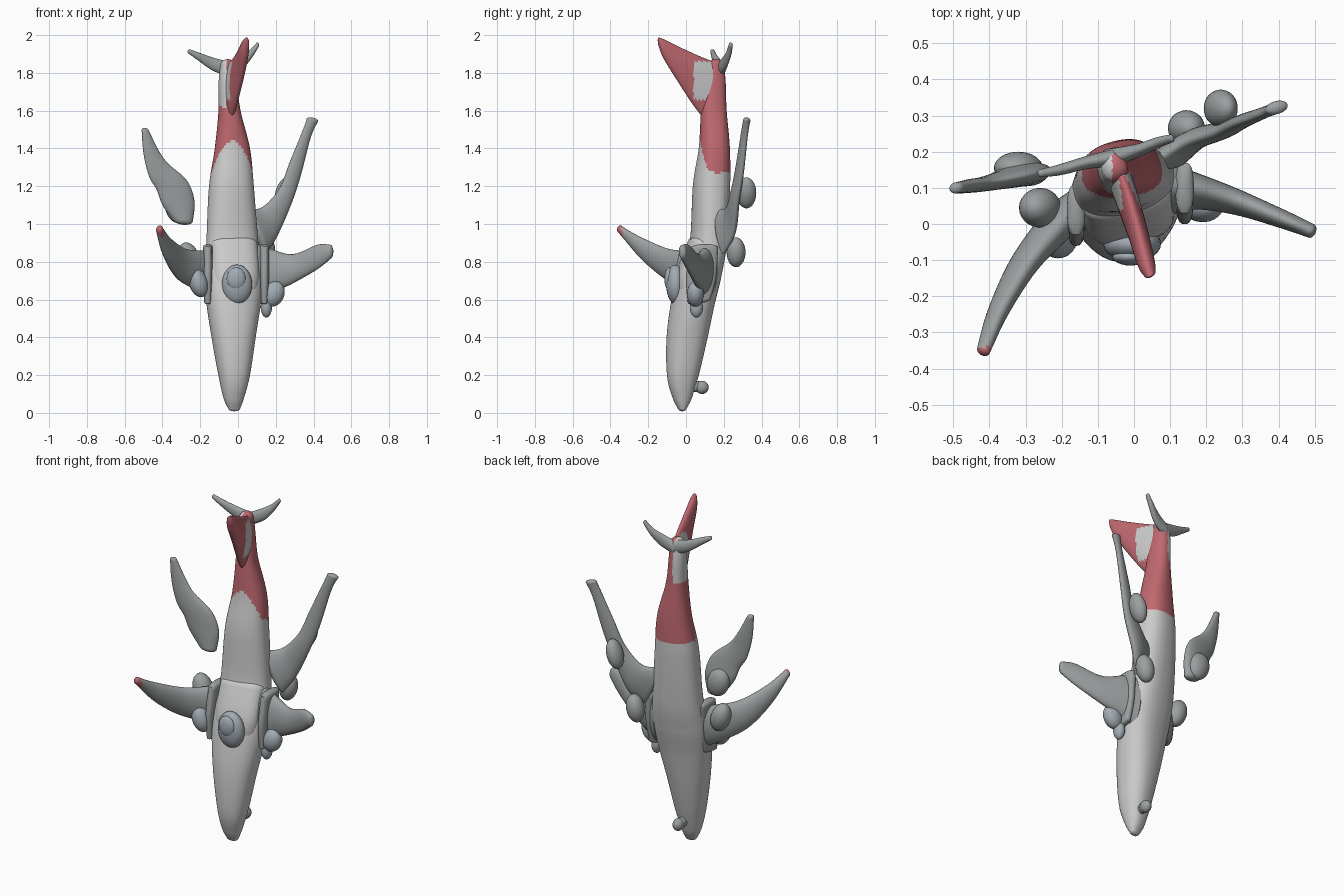
import bpy, bmesh, math
from mathutils import Vector


def material(name, rgb):
    m = bpy.data.materials.new(name)
    m.diffuse_color = (*rgb, 1)
    return m


HULL = material("hull_grey", (0.52, 0.52, 0.51))
RED = material("tail_red", (0.52, 0.14, 0.16))
DARK = material("wing_grey", (0.33, 0.35, 0.35))
BLUE = material("blue_grey", (0.36, 0.41, 0.45))


def spline(p0, p1, p2, p3, t):
    return 0.5 * (2 * p1 + (p2 - p0) * t + (2 * p0 - 5 * p1 + 4 * p2 - p3) * t * t
                  + (3 * p1 - p0 - 3 * p2 + p3) * t ** 3)


def smooth_shade(ob):
    bpy.ops.object.select_all(action='DESELECT')
    ob.select_set(True)
    bpy.context.view_layer.objects.active = ob
    bpy.ops.object.shade_smooth_by_angle(angle=math.radians(50))


def loft(name, sections, mats=(DARK,), paint=None, sides=28, steps=6, power=1.0):
    """Skin of oval sections, each (edge point, opposite edge point, half thickness)."""
    keys = [(Vector(a), Vector(b), h) for a, b, h in sections]
    rows = []
    for i in range(len(keys) - 1):
        q = [keys[max(i - 1, 0)], keys[i], keys[i + 1], keys[min(i + 2, len(keys) - 1)]]
        for s in range(steps):
            rows.append([spline(*(k[c] for k in q), s / steps) for c in range(3)])
    rows.append(list(keys[-1]))
    # rounded ends: shrinking rings pushed outward
    mids = [(a + b) / 2 for a, b, _ in rows]

    def cap(row, out):
        a, b, h = row
        c = (a + b) / 2
        return [[c + (a - c) * k + out * h * d, c + (b - c) * k + out * h * d, h * k]
                for k, d in ((0.8, 0.3), (0.45, 0.5), (0.1, 0.58))]

    lo = cap(rows[0], (mids[0] - mids[1]).normalized())
    hi = cap(rows[-1], (mids[-1] - mids[-2]).normalized())
    rows = lo[::-1] + rows + hi
    mids = [(a + b) / 2 for a, b, _ in rows]
    bm = bmesh.new()
    rings = []
    for i, (a, b, h) in enumerate(rows):
        span = mids[min(i + 1, len(mids) - 1)] - mids[max(i - 1, 0)]
        half = (b - a) / 2
        n = half.cross(span).normalized() * h
        ring = []
        for j in range(sides):
            t = math.tau * j / sides
            c, s = (math.copysign(abs(f) ** power, f) for f in (math.cos(t), math.sin(t)))
            ring.append(bm.verts.new(mids[i] + half * c + n * s))
        rings.append(ring)
    for r, q in zip(rings, rings[1:]):
        for j in range(sides):
            k = (j + 1) % sides
            bm.faces.new((r[j], r[k], q[k], q[j]))
    bm.faces.new(rings[0][::-1])
    bm.faces.new(rings[-1])
    bmesh.ops.recalc_face_normals(bm, faces=bm.faces)
    if paint:
        for f in bm.faces:
            f.material_index = paint(f.calc_center_median())
    me = bpy.data.meshes.new(name)
    bm.to_mesh(me)
    bm.free()
    for m in mats:
        me.materials.append(m)
    ob = bpy.data.objects.new(name, me)
    bpy.context.collection.objects.link(ob)
    smooth_shade(ob)
    return ob


def blob(name, loc, size, mat=DARK, rot=(0, 0, 0)):
    bpy.ops.mesh.primitive_uv_sphere_add(segments=24, ring_count=14, location=loc, rotation=rot)
    ob = bpy.context.object
    ob.name = name
    ob.scale = size
    ob.data.materials.append(mat)
    smooth_shade(ob)


# fuselage: z, x min, x max, y min, y max
profile = [(0.02, -0.05, 0.01, -0.04, 0.0), (0.08, -0.075, 0.03, -0.07, 0.03),
           (0.2, -0.10, 0.06, -0.10, 0.065), (0.4, -0.135, 0.09, -0.10, 0.11),
           (0.6, -0.165, 0.12, -0.07, 0.15), (0.75, -0.175, 0.125, -0.03, 0.185),
           (0.9, -0.165, 0.105, 0.025, 0.21), (1.2, -0.15, 0.08, 0.04, 0.23),
           (1.4, -0.12, 0.06, 0.07, 0.23), (1.6, -0.10, 0.01, 0.08, 0.215),
           (1.75, -0.10, -0.01, 0.10, 0.21), (1.85, -0.09, -0.02, 0.12, 0.20)]
body = []
for z, x0, x1, y0, y1 in profile:
    yc, roll = (y0 + y1) / 2, 0.12 * (x1 - x0)
    body.append(((x0, yc - roll, z), (x1, yc + roll, z), (y1 - y0) / 2))


def tail_paint(c):
    # red tail with an arched lower border and a grey panel high on the left
    arch = 0.17 * max(0, 1 - (abs(c.x + 0.03) / 0.11) ** 2) if c.y < 0.15 else 0
    patch = c.z > 1.62 and c.x < -0.06
    return 1 if c.z > 1.27 + arch and not patch else 0


loft("fuselage", body, (HULL, RED), tail_paint, sides=48, steps=14, power=0.85)

# tail fin, running from the hull toward the front
loft("tail_fin", [((-0.045, 0.13, 1.52), (-0.05, 0.17, 1.85), 0.035),
                  ((-0.02, 0.045, 1.62), (-0.015, 0.08, 1.885), 0.032),
                  ((0.015, -0.05, 1.765), (0.015, -0.03, 1.935), 0.028),
                  ((0.035, -0.115, 1.87), (0.035, -0.11, 1.975), 0.024),
                  ((0.045, -0.135, 1.92), (0.045, -0.145, 1.988), 0.016)],
     (HULL, RED), lambda c: 0 if 0.04 < c.y < 0.15 and 1.66 < c.z < 1.86 else 1, sides=40, steps=12)

# tailplanes, root to tip
loft("tailplane_left", [((-0.04, 0.185, 1.78), (-0.05, 0.185, 1.86), 0.025),
                        ((-0.13, 0.17, 1.81), (-0.13, 0.17, 1.88), 0.018),
                        ((-0.21, 0.15, 1.865), (-0.2, 0.15, 1.905), 0.015),
                        ((-0.265, 0.14, 1.905), (-0.255, 0.14, 1.925), 0.011)])
loft("tailplane_right", [((-0.06, 0.185, 1.78), (-0.05, 0.185, 1.86), 0.025),
                         ((0.02, 0.205, 1.82), (0.01, 0.205, 1.89), 0.018),
                         ((0.07, 0.225, 1.875), (0.06, 0.225, 1.92), 0.015),
                         ((0.11, 0.24, 1.94), (0.10, 0.235, 1.96), 0.011)])

# rear wings; the left one floats free of the hull
loft("rear_wing_right", [((0.05, 0.17, 1.08), (0.15, 0.20, 0.84), 0.035),
                         ((0.13, 0.22, 1.09), (0.21, 0.25, 0.94), 0.03),
                         ((0.22, 0.25, 1.19), (0.28, 0.27, 1.10), 0.024),
                         ((0.275, 0.275, 1.33), (0.33, 0.295, 1.25), 0.02),
                         ((0.345, 0.30, 1.5), (0.385, 0.32, 1.46), 0.016),
                         ((0.365, 0.315, 1.56), (0.425, 0.33, 1.545), 0.018)])
loft("rear_wing_left", [((-0.24, 0.14, 1.01), (-0.34, 0.13, 1.015), 0.03),
                        ((-0.23, 0.15, 1.12), (-0.40, 0.12, 1.10), 0.032),
                        ((-0.27, 0.14, 1.23), (-0.43, 0.11, 1.18), 0.026),
                        ((-0.37, 0.12, 1.32), (-0.47, 0.10, 1.25), 0.02),
                        ((-0.42, 0.115, 1.39), (-0.5, 0.095, 1.37), 0.018),
                        ((-0.475, 0.105, 1.5), (-0.51, 0.095, 1.5), 0.015)])

# front wings
loft("front_wing_left", [((-0.15, 0.04, 0.62), (-0.15, 0.06, 0.87), 0.05),
                         ((-0.22, 0.0, 0.65), (-0.19, 0.01, 0.86), 0.05),
                         ((-0.32, -0.11, 0.71), (-0.28, -0.10, 0.87), 0.038),
                         ((-0.385, -0.24, 0.82), (-0.365, -0.24, 0.93), 0.028),
                         ((-0.43, -0.355, 0.96), (-0.405, -0.35, 0.99), 0.018)],
     (DARK, RED), lambda c: 1 if c.y < -0.34 else 0)
loft("front_wing_right", [((0.09, 0.08, 0.58), (0.09, 0.11, 0.90), 0.075),
                          ((0.17, 0.08, 0.63), (0.17, 0.10, 0.87), 0.05),
                          ((0.28, 0.055, 0.68), (0.29, 0.065, 0.84), 0.035),
                          ((0.42, 0.01, 0.76), (0.42, 0.01, 0.89), 0.025),
                          ((0.495, -0.02, 0.82), (0.49, -0.02, 0.89), 0.02)])

# raised collars where the wings meet the hull
for side, x, y in (("left", -0.16, 0.03), ("right", 0.14, 0.09)):
    loft("wing_collar_" + side, [((x, y - 0.08, 0.58), (x, y + 0.04, 0.60), 0.02),
                                 ((x, y - 0.09, 0.72), (x, y + 0.07, 0.72), 0.025),
                                 ((x, y - 0.06, 0.88), (x, y + 0.08, 0.88), 0.025)], power=0.7)
loft("wing_saddle", [((-0.12, -0.01, 0.60), (0.09, 0.03, 0.60), 0.06),
                     ((-0.14, 0.01, 0.72), (0.11, 0.05, 0.72), 0.08),
                     ((-0.15, 0.07, 0.89), (0.10, 0.12, 0.89), 0.08)], (HULL,), power=0.7)

# front dome with a raised centre
blob("front_dome", (-0.005, -0.055, 0.68), (0.08, 0.05, 0.105), BLUE)
blob("front_dome_centre", (-0.01, -0.09, 0.71), (0.05, 0.025, 0.06), BLUE)

# engine pods on each wing
pods = [("rear_right_outer", (0.24, 0.32, 1.165), (0.042, 0.052, 0.085), (0, 0.3, 0)),
        ("rear_right_inner", (0.145, 0.265, 0.85), (0.05, 0.05, 0.08), (0, 0.2, 0)),
        ("rear_left_outer", (-0.32, 0.155, 1.085), (0.065, 0.045, 0.085), (0, -0.35, 0)),
        ("rear_left_inner", (-0.26, 0.045, 0.82), (0.055, 0.055, 0.085), (0, -0.3, 0)),
        ("front_left", (-0.21, -0.04, 0.69), (0.05, 0.055, 0.08), (0, -0.3, 0)),
        ("front_right", (0.19, 0.05, 0.63), (0.055, 0.045, 0.07), (0, 0.4, 0)),
        ("front_right_tip", (0.15, 0.055, 0.56), (0.03, 0.035, 0.055), (0, 0, 0))]
for name, loc, size, rot in pods:
    blob("engine_pod_" + name, loc, size, BLUE if "front" in name else DARK, rot)

# small bump behind the nose
blob("nose_bump", (-0.01, 0.085, 0.135), (0.03, 0.035, 0.035))
blob("nose_bump_stem", (-0.015, 0.055, 0.14), (0.025, 0.04, 0.03))
